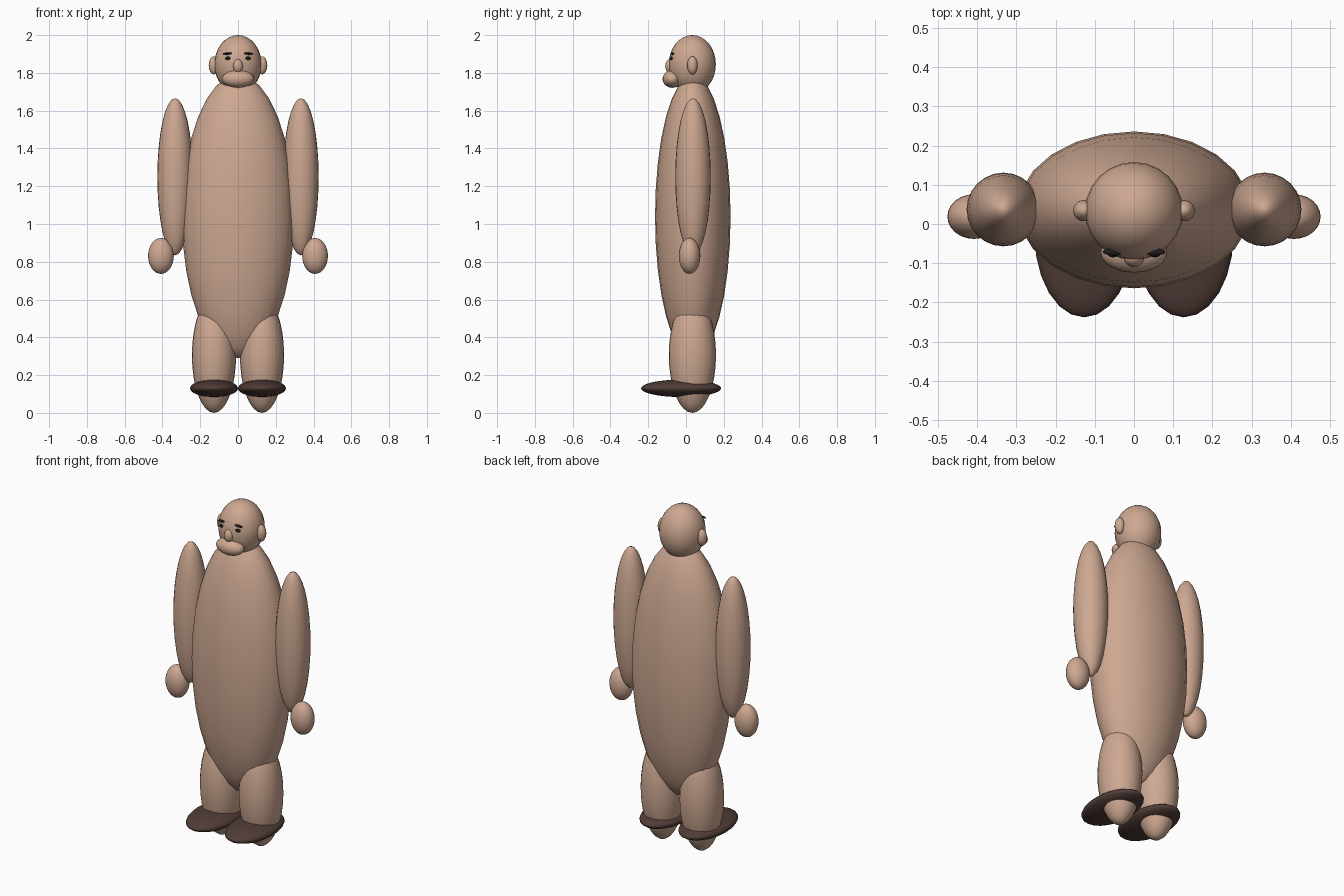
import bpy

cube = bpy.data.objects.get("Cube")
if cube:
    bpy.data.objects.remove(cube, do_unlink=True)


def material(name, rgb):
    mat = bpy.data.materials.new(name)
    mat.use_nodes = True
    mat.diffuse_color = (*rgb, 1)
    mat.node_tree.nodes["Principled BSDF"].inputs["Base Color"].default_value = (*rgb, 1)
    return mat


SKIN = material("warm skin", (0.61, 0.39, 0.285))
SHOE = material("dark brown", (0.08, 0.045, 0.038))
BLACK = material("near black", (0.015, 0.012, 0.012))


def ellipsoid(name, center, radii, mat, tilt=0):
    bpy.ops.mesh.primitive_uv_sphere_add(segments=24, ring_count=16, radius=1,
                                         location=center, rotation=(0, tilt, 0))
    ob = bpy.context.object
    ob.name = name
    ob.scale = radii
    ob.data.materials.append(mat)
    bpy.ops.object.shade_smooth()
    return ob


def pair(name, center, radii, mat, tilt=0):
    x, y, z = center
    for side, s in (("left", 1), ("right", -1)):
        ellipsoid(f"{side}_{name}", (s * x, y, z), radii, mat, s * tilt)


# Torso and head
ellipsoid("body", (0, 0.036, 1.04), (0.297, 0.2, 0.75), SKIN)
ellipsoid("head", (0, 0.033, 1.845), (0.125, 0.125, 0.155), SKIN)

# Face
ellipsoid("muzzle", (0, -0.072, 1.768), (0.085, 0.052, 0.047), SKIN)
ellipsoid("nose", (0, -0.085, 1.836), (0.026, 0.025, 0.037), SKIN)
pair("ear", (0.128, 0.034, 1.84), (0.027, 0.027, 0.048), SKIN)
pair("eye", (0.053, -0.076, 1.877), (0.015, 0.009, 0.009), BLACK)
pair("eyebrow", (0.052, -0.071, 1.902), (0.028, 0.009, 0.006), BLACK, 0.05)

# Limbs
pair("arm", (0.333, 0.037, 1.25), (0.094, 0.094, 0.416), SKIN)
pair("hand", (0.408, 0.019, 0.831), (0.068, 0.057, 0.095), SKIN)
pair("leg", (0.127, 0.034, 0.307), (0.117, 0.125, 0.307), SKIN)
pair("shoe", (0.127, -0.026, 0.13), (0.127, 0.212, 0.046), SHOE)
